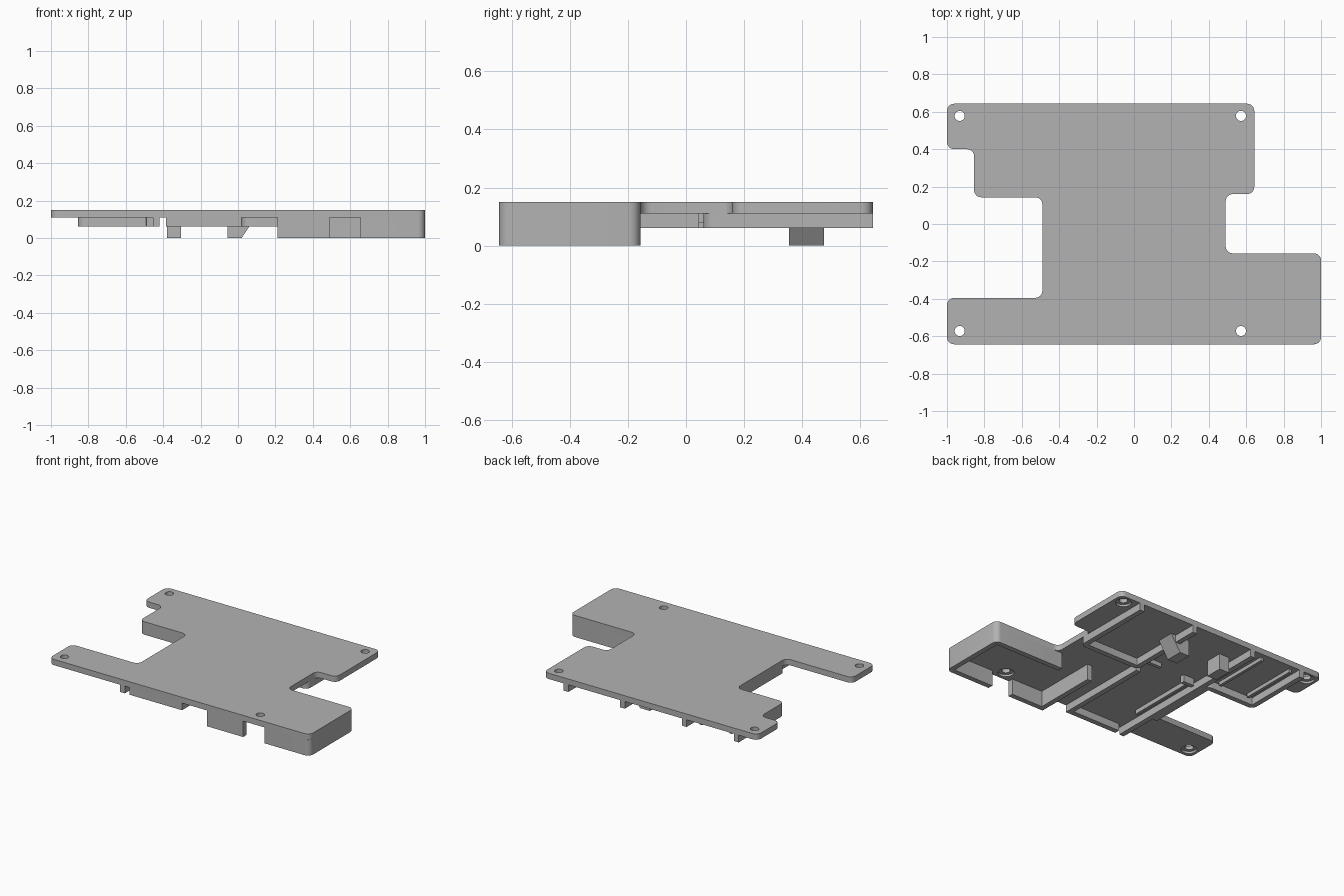
import bpy, bmesh, math
from mathutils import Vector

cube = bpy.data.objects.get("Cube")
if cube:
    bpy.data.objects.remove(cube, do_unlink=True)

grey = bpy.data.materials.new("matte_grey")
grey.use_nodes = True
colour = (0.45, 0.45, 0.45, 1)
grey.diffuse_color = colour
grey.node_tree.nodes["Principled BSDF"].inputs["Base Color"].default_value = colour

FLOOR, TOP, RIB = 0.11, 0.15, 0.06     # underside of plate, top, low wall edge
THICK = 0.036


def fillet(points, radius, closed):
    """Round the right-angled corners of a 2D path."""
    pts = [Vector(p) for p in points]
    out = []
    for i, p in enumerate(pts):
        if radius == 0 or (not closed and i in (0, len(pts) - 1)):
            out.append(p)
            continue
        a = (pts[i - 1] - p).normalized()
        b = (pts[(i + 1) % len(pts)] - p).normalized()
        centre = p + (a + b) * radius
        for k in range(7):
            t = k / 6 * math.pi / 2
            out.append(centre - b * radius * math.cos(t) - a * radius * math.sin(t))
    return out


def finish(name, bm):
    bmesh.ops.recalc_face_normals(bm, faces=bm.faces)
    mesh = bpy.data.meshes.new(name)
    bm.to_mesh(mesh)
    bm.free()
    mesh.materials.append(grey)
    obj = bpy.data.objects.new(name, mesh)
    bpy.context.collection.objects.link(obj)
    return obj


def prism(name, outline, z0, z1):
    bm = bmesh.new()
    base = bm.faces.new([bm.verts.new((p[0], p[1], z0)) for p in outline])
    top = bmesh.ops.extrude_face_region(bm, geom=[base])["geom"]
    moved = [g for g in top if isinstance(g, bmesh.types.BMVert)]
    bmesh.ops.translate(bm, verts=moved, vec=(0, 0, z1 - z0))
    return finish(name, bm)


def smooth(obj):
    bpy.ops.object.select_all(action="DESELECT")
    obj.select_set(True)
    bpy.context.view_layer.objects.active = obj
    bpy.ops.object.shade_smooth_by_angle(angle=math.radians(30))


def wall(name, path, z0=RIB, radius=0.0, thick=THICK):
    """Upright wall of even thickness that follows a path."""
    pts = fillet(path, radius, False)
    normals = []
    for a, b in zip(pts, pts[1:]):
        d = (b - a).normalized()
        normals.append(Vector((-d.y, d.x)))
    left, right = [], []
    for i, p in enumerate(pts):
        n1, n2 = normals[max(i - 1, 0)], normals[min(i, len(normals) - 1)]
        m = (n1 + n2) / (1 + n1.dot(n2)) * thick / 2
        left.append(p + m)
        right.append(p - m)
    smooth(prism(name, left + right[::-1], z0, FLOOR))


def box(name, x0, x1, y0, y1, z0, z1=FLOOR):
    return prism(name, [(x0, y0), (x1, y0), (x1, y1), (x0, y1)], z0, z1)


# Top plate with rounded corners
outline = [(-1, -.643), (1, -.643), (1, -.157), (.49, -.157), (.49, .16),
           (.643, .16), (.643, .643), (-1, .643), (-1, .4), (-.855, .4),
           (-.855, .143), (-.49, .143), (-.49, -.395), (-1, -.395)]
plate = prism("top_plate", fillet(outline, .038, True), FLOOR, TOP)

# Screw holes, counterbored from below
for x in (-.932, .572):
    for y in (-.572, .578):
        for radius, z0, z1 in ((.027, 0, .3), (.05, 0, FLOOR + .015)):
            ring = [(x + radius * math.cos(k * math.tau / 24),
                     y + radius * math.sin(k * math.tau / 24)) for k in range(24)]
            cutter = prism("hole_cutter", ring, z0, z1)
            cutter.hide_render = True
            cutter.hide_set(True)
            cut = plate.modifiers.new("hole", "BOOLEAN")
            cut.operation = "DIFFERENCE"
            cut.solver = "EXACT"
            cut.object = cutter
smooth(plate)

# Deep bay at the front left, with a slot in its front wall
wall("bay_outer_wall", [(.655, -.625), (.982, -.625), (.982, -.175), (.46, -.175)],
     z0=0, radius=.02)
wall("bay_inner_wall", [(.49, -.625), (.23, -.625), (.23, -.16)], z0=0)

# Middle bay walls
wall("middle_front_wall", [(-.385, -.625), (.002, -.625), (.002, .045)])
wall("long_wall", [(-.437, -.643), (-.437, .643)])
wall("middle_rib", [(-.365, -.41), (-.365, .1)], z0=.08, thick=.02)
box("middle_tab", -.385, -.3, .1, .13, RIB)
box("middle_stop", -.1, 0, .125, .15, .08)

# Rounded compartment at the back left, open to the rear
wall("back_compartment_wall", [(.472, .643), (.472, .078), (.038, .078), (.038, .643)],
     radius=.022)

# Side bay at the back right, following the cutout
wall("side_bay_wall", [(-.837, .643), (-.837, .161), (-.472, .161), (-.472, -.36)],
     radius=.02)
for x in (-.54, -.77):
    box("side_bay_rib", x - .01, x + .01, .2, .61, .085)

# Standing pegs, one with a sloped side
box("square_peg", -.38, -.305, .355, .475, 0)
peg = box("sloped_peg", -.055, .093, .355, .475, 0)
for v in peg.data.vertices:
    if v.co.x > 0 and v.co.z < .01:
        v.co.x = .02
